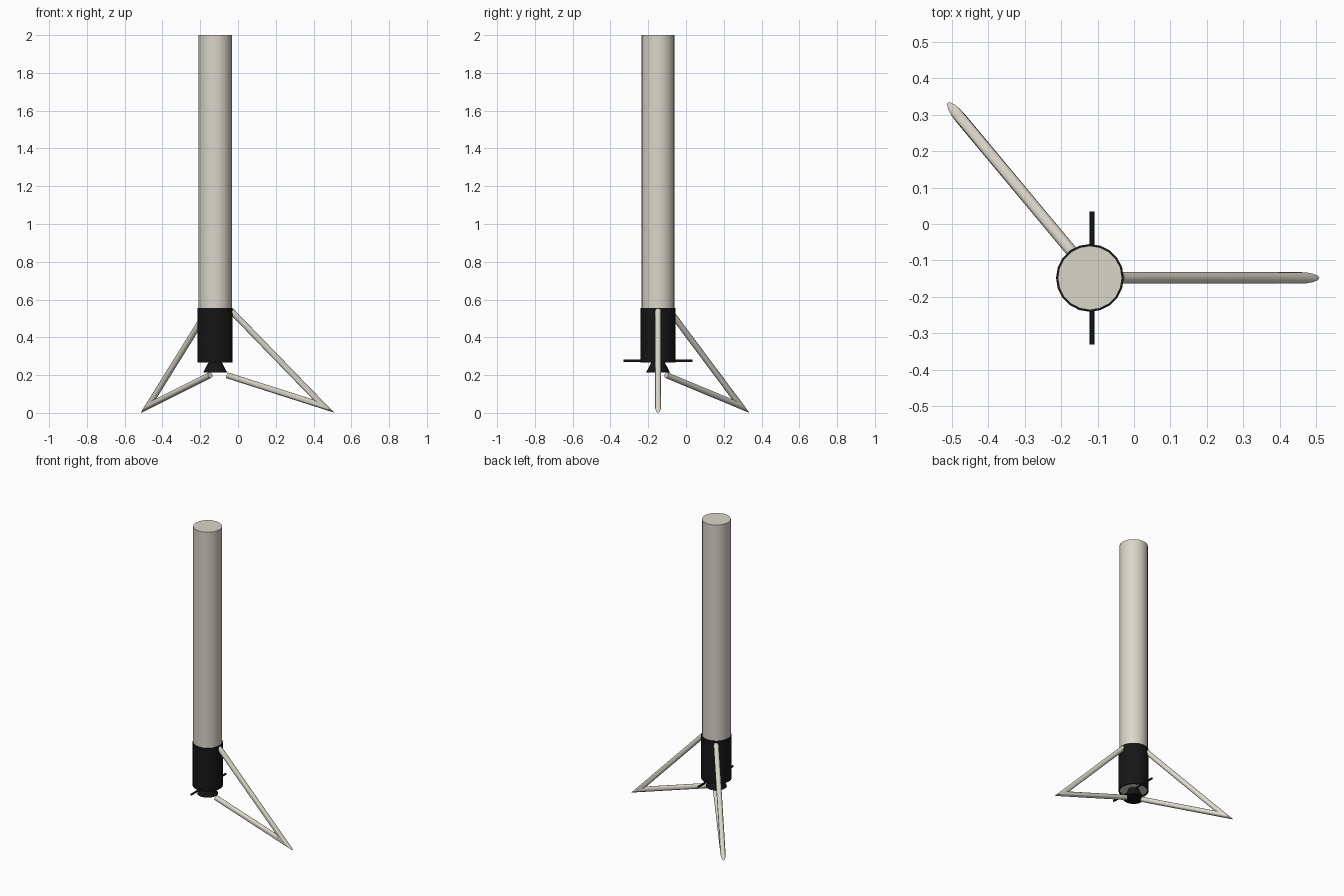
import bpy, bmesh
from math import cos, sin, pi, radians, atan2
from mathutils import Vector

if "Cube" in bpy.data.objects:
    bpy.data.objects.remove(bpy.data.objects["Cube"])

AX, AY = -0.121, -0.148      # axis of the tall tube
SIDES = 20


def material(name, rgb):
    m = bpy.data.materials.new(name)
    m.diffuse_color = (*rgb, 1)
    m.use_nodes = True
    m.node_tree.nodes["Principled BSDF"].inputs["Base Color"].default_value = m.diffuse_color
    return m


cream = material("cream_paint", (0.70, 0.67, 0.59))
black = material("black_paint", (0.008, 0.008, 0.008))


def finish(name, bm, mat):
    bmesh.ops.recalc_face_normals(bm, faces=bm.faces)
    me = bpy.data.meshes.new(name)
    bm.to_mesh(me)
    bm.free()
    me.materials.append(mat)
    ob = bpy.data.objects.new(name, me)
    bpy.context.collection.objects.link(ob)
    bpy.ops.object.select_all(action='DESELECT')
    ob.select_set(True)
    bpy.context.view_layer.objects.active = ob
    bpy.ops.object.shade_smooth_by_angle(angle=radians(35))
    return ob


def bridge(bm, a, b):
    for i in range(len(a)):
        j = (i + 1) % len(a)
        bm.faces.new((a[i], a[j], b[j], b[i]))


def lathe(name, profile, mat, closed=False):
    """Spin (radius, z) points round the tube axis; cap the ends unless closed."""
    bm = bmesh.new()
    rings = [[bm.verts.new((r * cos(2 * pi * i / SIDES), r * sin(2 * pi * i / SIDES), z))
              for i in range(SIDES)] for r, z in profile]
    for a, b in zip(rings, rings[1:]):
        bridge(bm, a, b)
    if closed:
        bridge(bm, rings[-1], rings[0])
    else:
        bm.faces.new(rings[0])
        bm.faces.new(rings[-1])
    ob = finish(name, bm, mat)
    ob.location = (AX, AY, 0)
    return ob


def strut_path(name, points, radius, mat, sides=16):
    """Round bar along points in the XZ plane, with true mitred corners."""
    pts = [Vector((x, 0, z)) for x, z in points]
    bm = bmesh.new()
    rings = []
    for k, p in enumerate(pts):
        d_in = (p - pts[k - 1]).normalized() if k else (pts[1] - p).normalized()
        d_out = (pts[k + 1] - p).normalized() if k + 1 < len(pts) else d_in
        normal = (d_in + d_out).normalized()
        across = Vector((0, 1, 0)).cross(normal) * (radius / normal.dot(d_in))
        rings.append([bm.verts.new(p + Vector((0, radius * cos(t), 0)) + across * sin(t))
                      for t in (2 * pi * i / sides for i in range(sides))])
    for a, b in zip(rings, rings[1:]):
        bridge(bm, a, b)
    bm.faces.new(rings[0])
    bm.faces.new(rings[-1])
    return finish(name, bm, mat)


# Tall body tube, black engine sleeve and nozzle
lathe("body_tube", [(0.088, 0.274), (0.088, 2.0)], cream)
lathe("engine_sleeve", [(0.085, 0.268), (0.093, 0.268), (0.093, 0.556), (0.085, 0.556)],
      black, closed=True)
lathe("nozzle", [(0.064, 0.213), (0.035, 0.268), (0.035, 0.28)], black)

# Thin cross bar under the sleeve
bm = bmesh.new()
bmesh.ops.create_cone(bm, cap_ends=True, segments=12, radius1=0.0065, radius2=0.0065, depth=0.365)
bar = finish("cross_bar", bm, black)
bar.rotation_euler = (pi / 2, 0, 0)
bar.location = (-0.115, -0.148, 0.275)

# Two splayed V-shaped landing legs, drawn outward along x then turned into place
V = [(0.083, 0.542), (0.574, 0.036), (0.061, 0.200)]
for name, x, y, turn in (("right_leg", AX, AY, 0), ("back_left_leg", -0.108, -0.151, 129.8)):
    leg = strut_path(name, V, 0.016, cream)
    leg.location = (x, y, 0)
    leg.rotation_euler.z = radians(turn)
